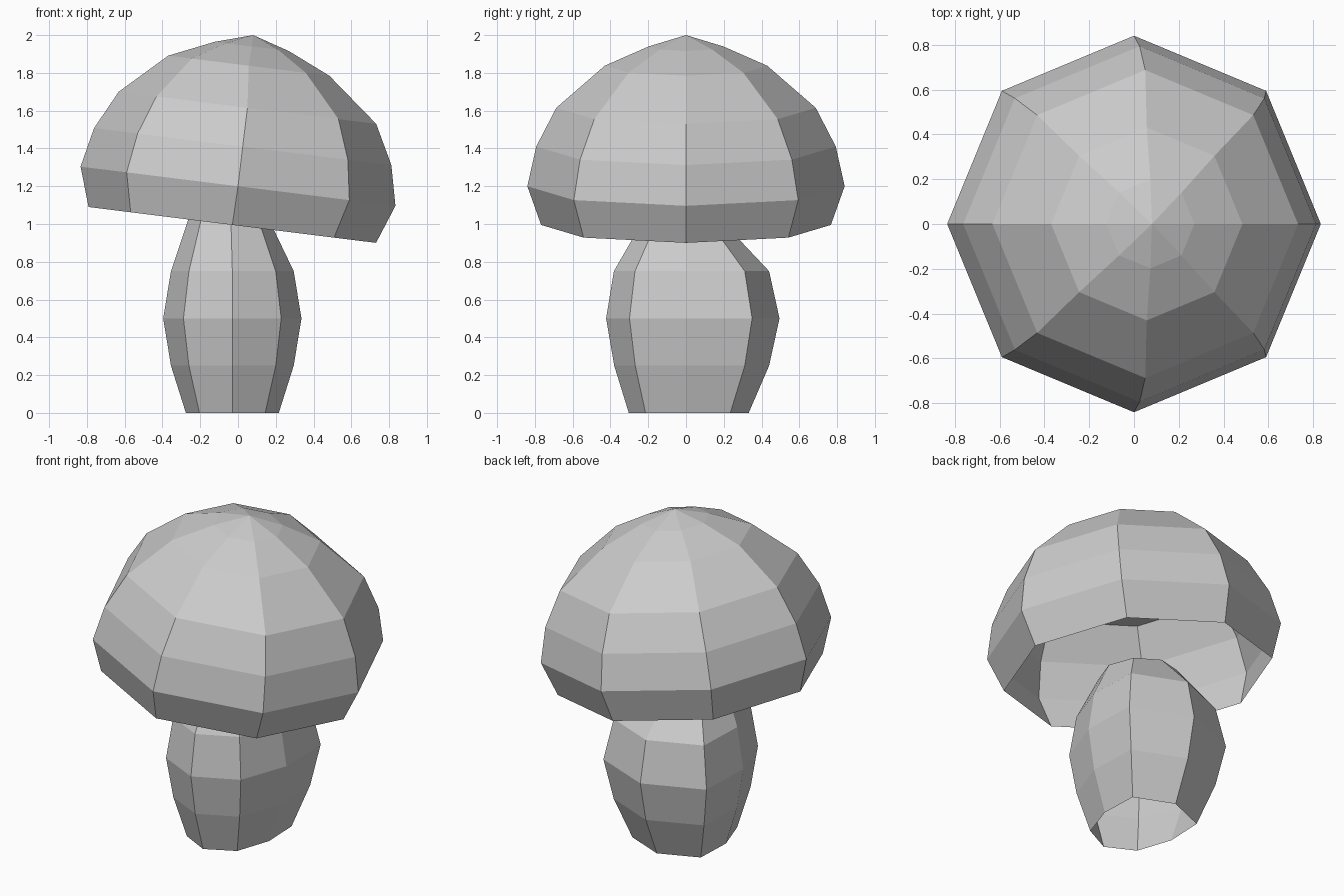
import bpy, bmesh, math

if "Cube" in bpy.data.objects:
    bpy.data.objects.remove(bpy.data.objects["Cube"])

SIDES = 8


def loft(name, rings, apex=None, floor_ring=None):
    """Skin a stack of rings into a flat-shaded shell, optionally with a tip and an inner ceiling."""
    bm = bmesh.new()
    loops = [[bm.verts.new(p) for p in ring] for ring in rings]
    for low, high in zip(loops, loops[1:]):
        for i in range(SIDES):
            j = (i + 1) % SIDES
            bm.faces.new((low[i], low[j], high[j], high[i]))
    if apex:
        tip = bm.verts.new(apex)
        top = loops[-1]
        for i in range(SIDES):
            bm.faces.new((top[i], top[(i + 1) % SIDES], tip))
    if floor_ring is not None:
        bm.faces.new(loops[floor_ring][::-1])
    mesh = bpy.data.meshes.new(name)
    bm.to_mesh(mesh)
    bm.free()
    obj = bpy.data.objects.new(name, mesh)
    bpy.context.collection.objects.link(obj)
    return obj


def ring(cx, z, rx, front, back, tilt=0.0, shoulder=1.0):
    """Eight-sided ring tilted about y; shoulder widens its two back corners."""
    pts = []
    for i in range(SIDES):
        a = 2 * math.pi * i / SIDES
        u, v = rx * math.cos(a), math.sin(a)
        if i in (1, 3):
            u *= shoulder
        y = v * (back if v > 0 else front)
        pts.append((cx + u * math.cos(tilt), y, z - u * math.sin(tilt)))
    return pts


cap_tilt = math.radians(7.1)

# Stem: open barrel, broader at the back, pinched under the cap
stem_profile = [  # centre x, z, half width, front depth, back depth, tilt, shoulder
    (-0.03, 0.00, 0.246, 0.303, 0.332, 0, 1.36),
    (-0.03, 0.25, 0.325, 0.38, 0.44, 0, 1.36),
    (-0.03, 0.50, 0.366, 0.423, 0.495, 0, 1.38),
    (-0.03, 0.75, 0.325, 0.382, 0.44, 0, 1.36),
    (-0.037, 1.005, 0.225, 0.235, 0.20, cap_tilt, 1.0),
]
loft("stem", [ring(*p) for p in stem_profile])

# Cap: hollow faceted dome leaning to the right, with an inner ceiling
cap_profile = [  # centre x, z, radius
    (-0.03, 0.995, 0.767),
    (0.00, 1.20, 0.84),
    (0.025, 1.41, 0.793),
    (0.05, 1.615, 0.687),
    (0.057, 1.838, 0.43),
    (0.073, 1.94, 0.198),
]
loft("cap", [ring(x, z, r, r, r, cap_tilt) for x, z, r in cap_profile],
     apex=(0.08, 0, 2.0), floor_ring=3)
